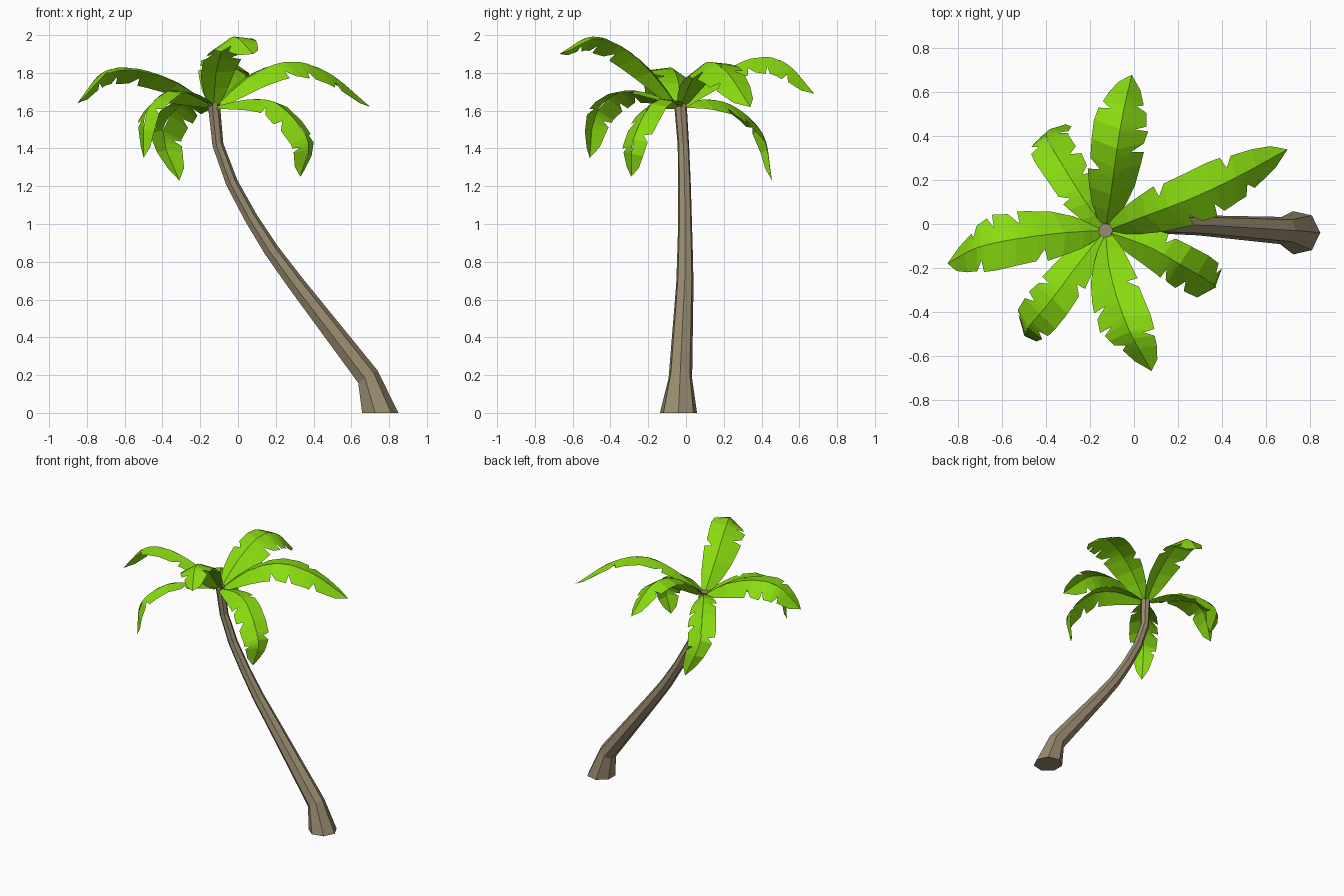
import bpy, bmesh, math
from mathutils import Vector

if "Cube" in bpy.data.objects:
    bpy.data.objects.remove(bpy.data.objects["Cube"], do_unlink=True)


def material(name, colour):
    m = bpy.data.materials.new(name)
    m.use_nodes = True
    m.diffuse_color = (*colour, 1)
    m.node_tree.nodes["Principled BSDF"].inputs["Base Color"].default_value = (*colour, 1)
    return m


bark = material("bark brown", (0.32, 0.26, 0.16))
leaf = material("leaf green", (0.25, 0.72, 0.005))


def finish(bm, name, mat):
    mesh = bpy.data.meshes.new(name)
    bm.to_mesh(mesh)
    bm.free()
    mesh.materials.append(mat)
    obj = bpy.data.objects.new(name, mesh)
    bpy.context.collection.objects.link(obj)
    return obj


def along(points, t):
    """Smooth curve through the points, t from 0 to 1."""
    p = [2 * points[0] - points[1], *points, 2 * points[-1] - points[-2]]
    s = t * (len(points) - 1)
    i = min(int(s), len(points) - 2)
    u = s - i
    a, b, c, d = p[i:i + 4]
    return 0.5 * (2 * b + (c - a) * u + (2 * a - 5 * b + 4 * c - d) * u ** 2
                  + (3 * b - a - 3 * c + d) * u ** 3)


# Trunk: seven-sided rings (x, y, z, radius) swept along a leaning bend
SIDES = 7
rings = [(0.748, -0.04, 0, 0.101), (0.685, -0.03, 0.19, 0.064),
         (0.30, -0.006, 0.69, 0.047), (0.175, -0.005, 0.86, 0.042),
         (0.068, -0.005, 1.03, 0.037), (-0.035, -0.008, 1.22, 0.034),
         (-0.108, -0.014, 1.42, 0.031), (-0.13, -0.03, 1.64, 0.034)]
bm = bmesh.new()
loops = []
for i, (x, y, z, r) in enumerate(rings):
    lo, hi = rings[max(i - 1, 0)], rings[min(i + 1, len(rings) - 1)]
    axis = Vector((hi[0] - lo[0], 0, hi[2] - lo[2])).normalized()
    if i in (0, len(rings) - 1):
        axis = Vector((0, 0, 1))
    across = Vector((0, 1, 0)).cross(axis)
    loops.append([bm.verts.new(Vector((x, y, z)) + r * (
        math.cos(k * math.tau / SIDES) * across
        + math.sin(k * math.tau / SIDES) * Vector((0, 1, 0)))) for k in range(SIDES)])
for a, b in zip(loops, loops[1:]):
    for k in range(SIDES):
        j = (k + 1) % SIDES
        bm.faces.new((a[k], a[j], b[j], b[k]))
bm.faces.new(loops[0][::-1])
bm.faces.new(loops[-1])
finish(bm, "trunk", bark)


# Frond outline: half width along the midrib
OUTLINE = [(0, 0.25), (0.15, 0.7), (0.32, 0.93), (0.6, 1), (0.8, 0.78), (0.93, 0.42), (1, 0)]


def half_width(t):
    for (t0, w0), (t1, w1) in zip(OUTLINE, OUTLINE[1:]):
        if t <= t1:
            return w0 + (w1 - w0) * (t - t0) / (t1 - t0)
    return 0


def frond(name, width, shift, path):
    path = [Vector(p) for p in path]
    heading = path[3] - path[0]
    side = Vector((-heading.y, heading.x, 0)).normalized()
    bm = bmesh.new()
    # A nearly level wing and a drooping wing, each with its own torn notches
    for sign, droop, notches in ((1, 0.12, (0.33, 0.7)), (-1, 0.7, (0.42, 0.58, 0.78))):
        stations = {t: 1 for t in (0, 0.12, 0.24, 0.36, 0.48, 0.6, 0.72, 0.84, 0.93, 1)}
        for n in notches:
            n += shift
            stations = {t: w for t, w in stations.items() if not n - 0.04 < t < n + 0.06}
            stations.update({n - 0.02: 1.03, n: 0.55, n + 0.035: 0.97})
        previous = None
        for t, cut in sorted(stations.items()):
            mid = along(path, t)
            tangent = (along(path, min(t + 0.02, 1)) - along(path, max(t - 0.02, 0))).normalized()
            up = tangent.cross(side).normalized()
            w = width * half_width(t) * cut
            edge = mid + sign * side * w - up * w * droop + tangent * w * 0.2
            row = [bm.verts.new(mid)]
            if w > 0:
                row.append(bm.verts.new(edge))
            if previous:
                corners = previous + row[::-1]
                bm.faces.new(corners if sign < 0 else corners[::-1])
            previous = row
    bmesh.ops.remove_doubles(bm, verts=bm.verts, dist=0.0001)
    finish(bm, name, leaf)


# Crown: seven fronds, each a midrib path from the trunk top to the tip
frond("right_reaching_frond", 0.12, 0, [
    (-0.11, -0.025, 1.63), (0.06, 0.04, 1.78), (0.27, 0.12, 1.86),
    (0.48, 0.22, 1.80), (0.70, 0.34, 1.62)])
frond("back_frond", 0.125, 0.02, [
    (-0.127, -0.01, 1.63), (-0.105, 0.14, 1.77), (-0.075, 0.36, 1.88),
    (-0.045, 0.53, 1.85), (-0.01, 0.68, 1.69)])
frond("back_corner_frond", 0.10, -0.02, [
    (-0.14, -0.01, 1.63), (-0.22, 0.10, 1.66), (-0.32, 0.26, 1.62),
    (-0.40, 0.41, 1.47), (-0.31, 0.455, 1.23)])
frond("long_side_frond", 0.125, 0.01, [
    (-0.15, -0.03, 1.63), (-0.32, -0.04, 1.75), (-0.55, -0.07, 1.825),
    (-0.72, -0.11, 1.80), (-0.85, -0.18, 1.64)])
frond("front_corner_frond", 0.10, -0.01, [
    (-0.145, -0.045, 1.63), (-0.26, -0.19, 1.69), (-0.38, -0.35, 1.70),
    (-0.49, -0.48, 1.58), (-0.50, -0.51, 1.35)])
frond("front_raised_frond", 0.12, 0.03, [
    (-0.128, -0.05, 1.63), (-0.115, -0.19, 1.81), (-0.07, -0.36, 1.95),
    (-0.01, -0.51, 1.99), (0.08, -0.67, 1.90)])
frond("front_drooping_frond", 0.10, 0, [
    (-0.11, -0.04, 1.625), (0.06, -0.10, 1.66), (0.22, -0.19, 1.63),
    (0.37, -0.28, 1.44), (0.33, -0.29, 1.25)])
